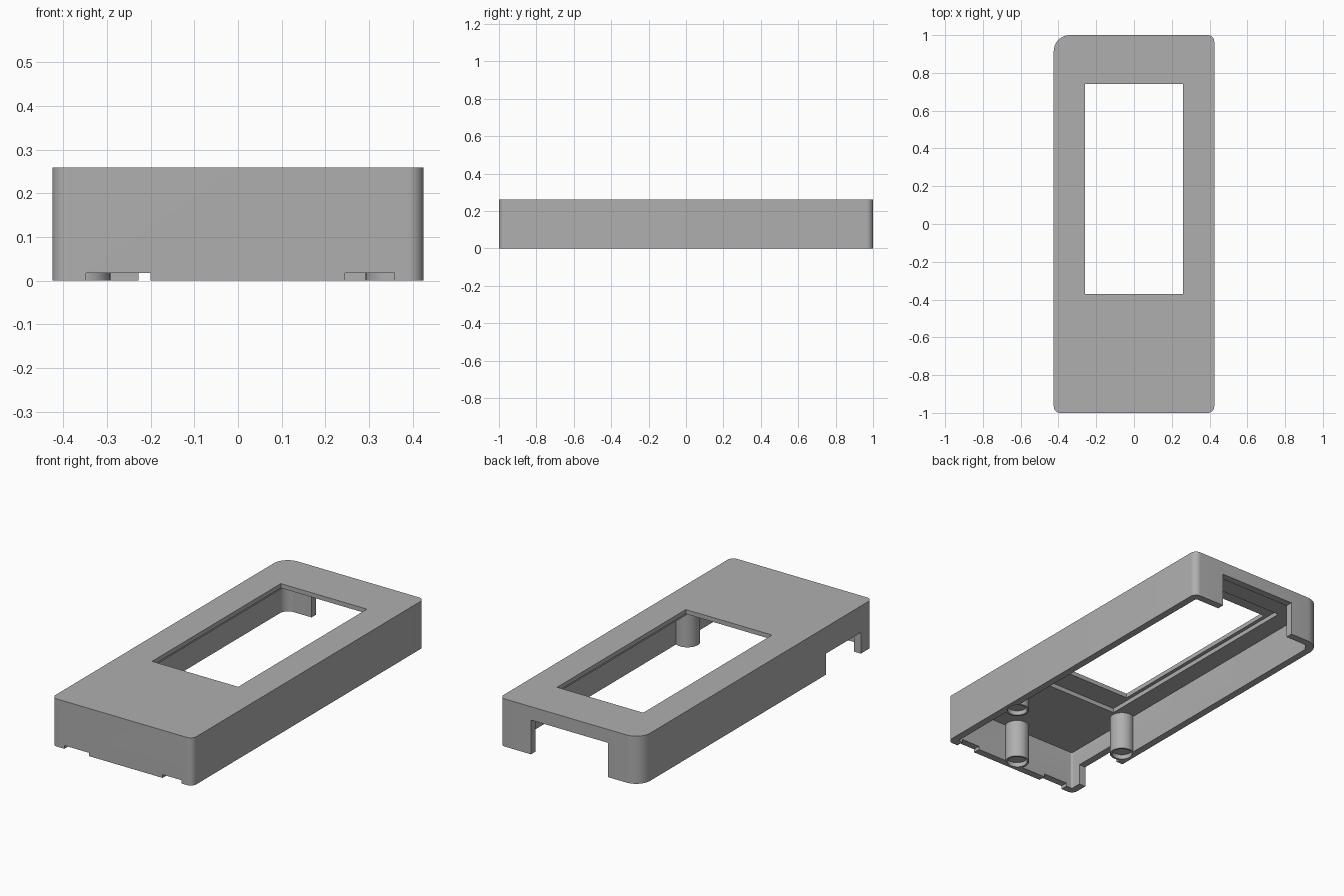
import bpy, bmesh, math

if "Cube" in bpy.data.objects:
    bpy.data.objects.remove(bpy.data.objects["Cube"], do_unlink=True)

gray = bpy.data.materials.new("plain gray")
gray.use_nodes = True
COLOR = (0.43, 0.43, 0.43, 1)
gray.diffuse_color = COLOR
gray.node_tree.nodes["Principled BSDF"].inputs["Base Color"].default_value = COLOR

HX, HY, TOP = 0.425, 1.0, 0.26
WALL, CEILING, SEAT = 0.04, 0.212, 0.236
POST_R = 0.0625


def prism(name, points, z0, z1):
    """Extrude a flat outline from z0 to z1."""
    bm = bmesh.new()
    face = bm.faces.new([bm.verts.new((x, y, z0)) for x, y in points])
    top = bmesh.ops.extrude_face_region(bm, geom=[face])["geom"]
    for v in top:
        if isinstance(v, bmesh.types.BMVert):
            v.co.z = z1
    bmesh.ops.recalc_face_normals(bm, faces=bm.faces)
    mesh = bpy.data.meshes.new(name)
    bm.to_mesh(mesh)
    bm.free()
    mesh.materials.append(gray)
    obj = bpy.data.objects.new(name, mesh)
    bpy.context.collection.objects.link(obj)
    return obj


def rounded(hx, hy, radii, steps=10):
    """Rounded rectangle; radii for back left, back right, front right, front left."""
    pts = []
    signs = [(1, 1), (-1, 1), (-1, -1), (1, -1)]
    for i, ((sx, sy), r) in enumerate(zip(signs, radii)):
        for k in range(steps + 1):
            a = math.pi / 2 * (i + k / steps)
            pts.append((sx * (hx - r) + r * math.cos(a), sy * (hy - r) + r * math.sin(a)))
    return pts


def rect(x0, x1, y0, y1):
    return [(x0, y0), (x1, y0), (x1, y1), (x0, y1)]


def circle(x, y, r, n=40):
    return [(x + r * math.cos(2 * math.pi * k / n), y + r * math.sin(2 * math.pi * k / n))
            for k in range(n)]


def cut(obj, points, z0, z1):
    """Subtract a prism from the object."""
    cutter = prism("cutter", points, z0, z1)
    cutter.hide_render = True
    mod = obj.modifiers.new("cut", "BOOLEAN")
    mod.operation, mod.solver, mod.object = "DIFFERENCE", "EXACT", cutter
    bpy.context.view_layer.objects.active = obj
    bpy.ops.object.modifier_apply(modifier=mod.name)
    bpy.data.objects.remove(cutter, do_unlink=True)


def smooth(obj):
    bpy.ops.object.select_all(action="DESELECT")
    obj.select_set(True)
    bpy.context.view_layer.objects.active = obj
    bpy.ops.object.shade_smooth_by_angle(angle=math.radians(30))


# Case shell with one larger corner at the back right
case = prism("case_shell", rounded(HX, HY, (0.035, 0.085, 0.035, 0.035)), 0, TOP)
cut(case, rounded(HX - WALL, HY - WALL, (0.01, 0.05, 0.01, 0.01)), -0.1, CEILING)

# Screen window and the seat recessed around it
cut(case, rect(-0.28, 0.28, -0.5, 0.83), 0.1, SEAT)
cut(case, rect(-0.26, 0.26, -0.37, 0.74), 0.1, 0.4)

# Back opening, side port and front notches
cut(case, rect(-0.228, 0.235, 0.9, 1.1), -0.1, 0.187)
cut(case, rect(-0.5, -0.36, -0.9, -0.6), -0.1, 0.115)
for x0, x1 in ((-0.348, -0.2), (0.245, 0.358)):
    cut(case, rect(x0, x1, -1.1, -0.95), -0.1, 0.018)

# Screw posts with shallow sockets in their lower ends
posts = {"left_post": (0.355, -0.52), "right_post": (-0.355, -0.52), "front_post": (0.01, -0.932)}
for name, (x, y) in posts.items():
    post = prism(name, circle(x, y, POST_R), 0, CEILING + 0.005)
    for part in (post, case):
        cut(part, circle(x, y, 0.052), -0.1, 0.025)
    smooth(post)
smooth(case)
